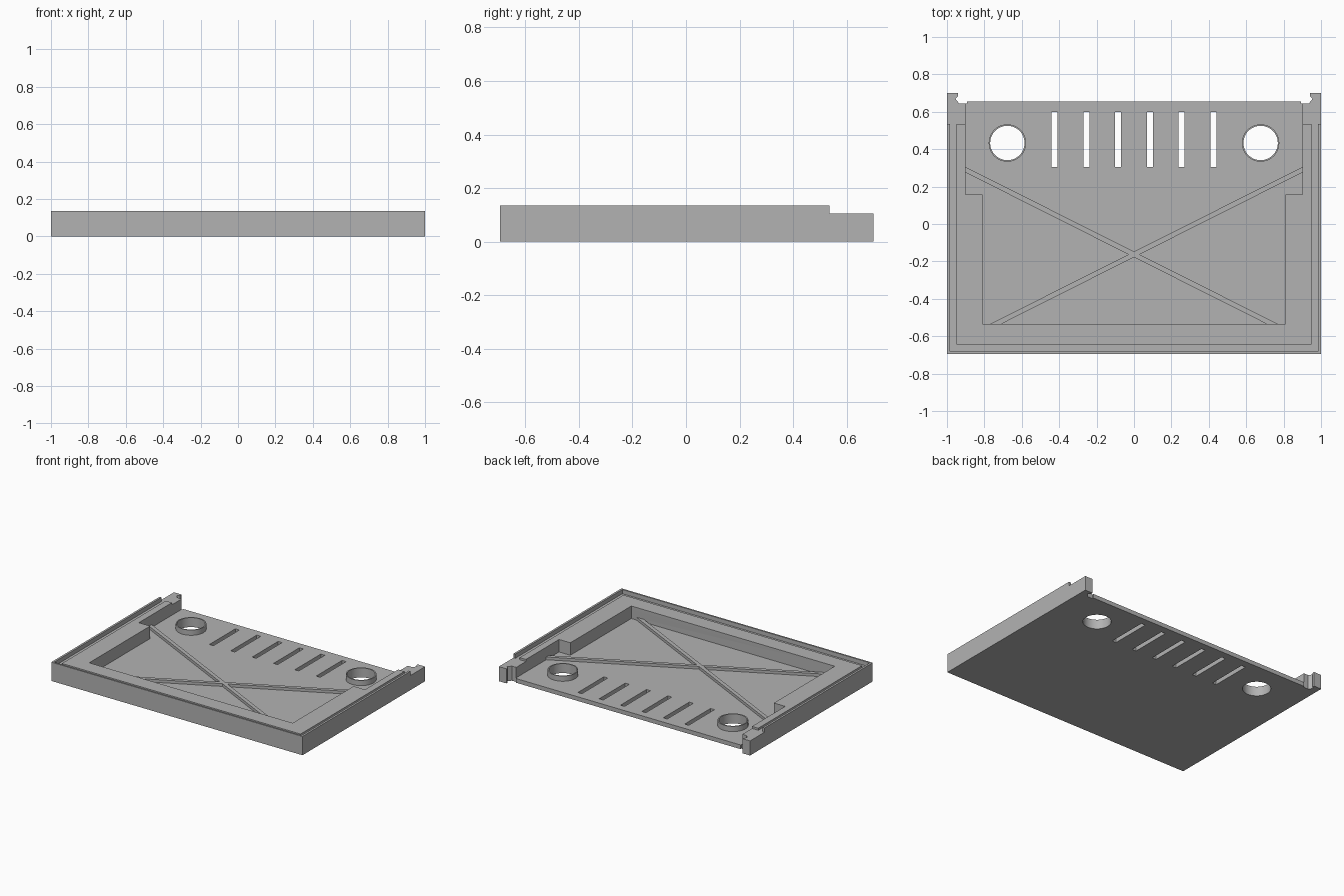
import bpy, bmesh, math

cube = bpy.data.objects.get("Cube")
if cube:
    bpy.data.objects.remove(cube, do_unlink=True)

grey = bpy.data.materials.new("plain_grey")
grey.use_nodes = True
grey.diffuse_color = (0.45, 0.45, 0.45, 1)
grey.node_tree.nodes["Principled BSDF"].inputs["Base Color"].default_value = (0.45, 0.45, 0.45, 1)

FLOOR, SHELF, LEDGE, TOP = 0.03, 0.105, 0.12, 0.135


def prism(name, outline, z0, z1):
    """Extrude a flat outline from z0 to z1."""
    bm = bmesh.new()
    face = bm.faces.new([bm.verts.new((x, y, z0)) for x, y in outline])
    solid = bmesh.ops.extrude_face_region(bm, geom=[face])
    moved = [v for v in solid["geom"] if isinstance(v, bmesh.types.BMVert)]
    bmesh.ops.translate(bm, verts=moved, vec=(0, 0, z1 - z0))
    bmesh.ops.recalc_face_normals(bm, faces=bm.faces)
    mesh = bpy.data.meshes.new(name)
    bm.to_mesh(mesh)
    bm.free()
    mesh.materials.append(grey)
    obj = bpy.data.objects.new(name, mesh)
    bpy.context.collection.objects.link(obj)
    return obj


def mirrored(half):
    """Close a right-hand outline with its mirror image."""
    return half + [(-x, y) for x, y in reversed(half)]


def box(x0, x1, y0, y1):
    return [(x0, y0), (x1, y0), (x1, y1), (x0, y1)]


def circle(cx, cy, r, n=48):
    return [(cx + r * math.cos(i * math.tau / n), cy + r * math.sin(i * math.tau / n)) for i in range(n)]


def combine(target, tool, operation):
    """Apply a boolean and discard the tool."""
    mod = target.modifiers.new("combine", "BOOLEAN")
    mod.operation, mod.solver, mod.object = operation, "EXACT", tool
    bpy.context.view_layer.objects.active = target
    bpy.ops.object.modifier_apply(modifier=mod.name)
    bpy.data.objects.remove(tool, do_unlink=True)


def cut(outline, z0, z1=0.3):
    combine(tray, prism("cutter", outline, z0, z1), "DIFFERENCE")


# Tray block with a hooked post at each rear corner
tray = prism("tray", mirrored([
    (1, -0.695), (1, 0.7), (0.94, 0.7), (0.94, 0.685), (0.955, 0.67),
    (0.935, 0.645), (0.893, 0.645), (0.893, 0.655)]), 0, TOP)

# Lowered rear ends, inner ledge and the groove inside the thin rim
cut(box(-1.1, 1.1, 0.535, 0.8), SHELF)
cut(box(-0.985, 0.985, -0.683, 0.8), LEDGE)
groove = [(0.985, 0.6), (0.985, -0.683), (-0.985, -0.683), (-0.985, 0.6),
          (-0.95, 0.6), (-0.95, -0.645), (0.95, -0.645), (0.95, 0.6)]
cut(groove, SHELF)

# Stepped recess, open at the rear
cut(mirrored([(0.81, -0.535), (0.81, 0.158), (0.9, 0.158), (0.9, 0.8)]), FLOOR)

# Crossed ribs on the floor
for side in (-1, 1):
    rib = [(-0.92 * side, 0.315), (-0.92 * side, 0.285), (0.75 * side, -0.555), (0.81 * side, -0.555)]
    combine(tray, prism("rib", rib, FLOOR / 2, 0.05), "UNION")

# Raised collars around the two round holes
for side in (-1, 1):
    combine(tray, prism("collar", circle(0.677 * side, 0.433, 0.1), FLOOR / 2, 0.068), "UNION")
    cut(circle(0.677 * side, 0.433, 0.092), -0.1)

# Row of vent slots
for i in range(6):
    x = (i - 2.5) * 0.17
    cut(box(x - 0.016, x + 0.016, 0.305, 0.6), -0.1)

# Smooth round walls, sharp edges elsewhere
bpy.ops.object.select_all(action="DESELECT")
tray.select_set(True)
bpy.context.view_layer.objects.active = tray
bpy.ops.object.shade_smooth_by_angle(angle=math.radians(30))
